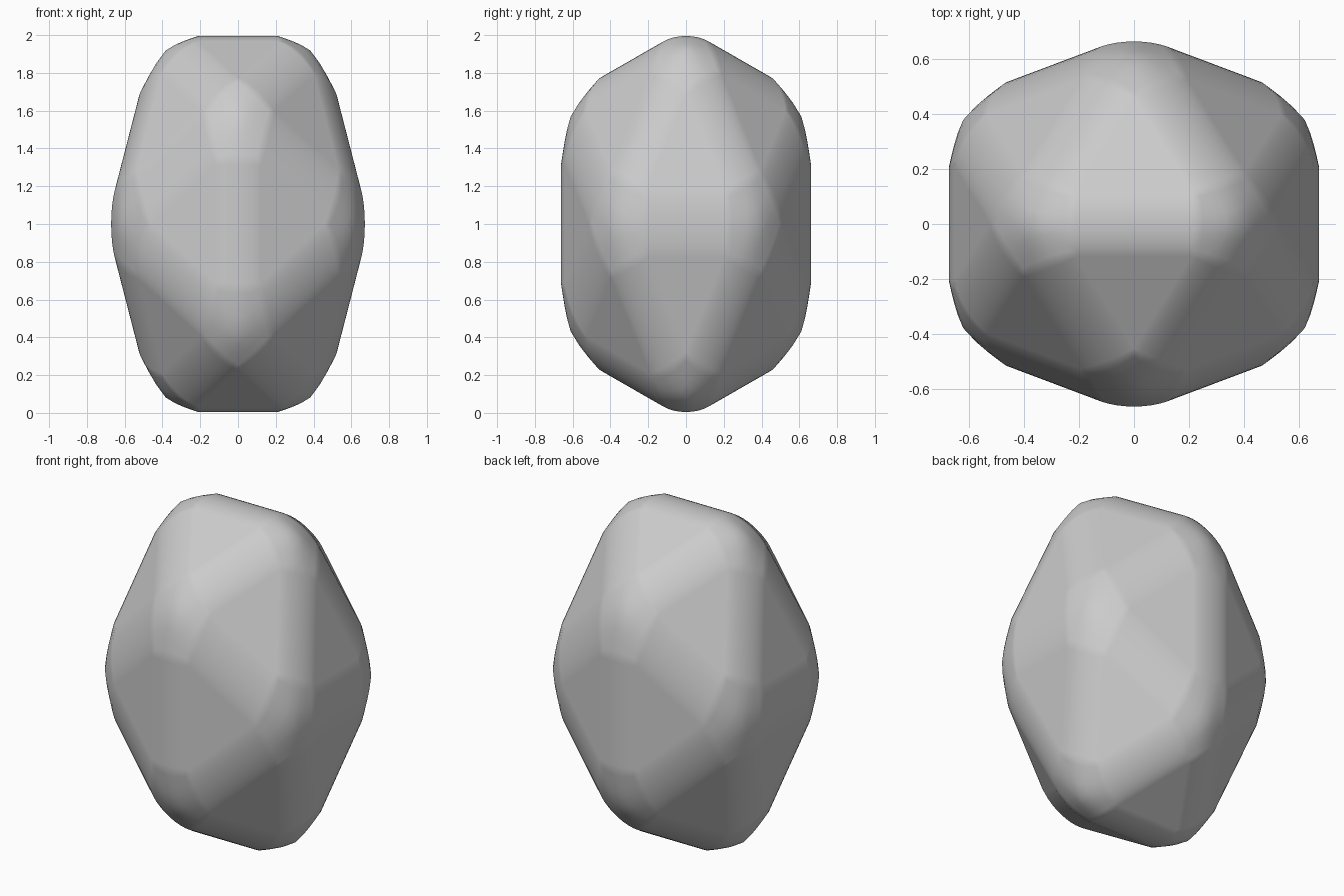
import bpy
import bmesh

cube = bpy.data.objects.get("Cube")
if cube:
    bpy.data.objects.remove(cube, do_unlink=True)

GOLDEN = (1 + 5 ** 0.5) / 2
UNIT = 0.4265

# Plain grey stone
stone = bpy.data.materials.new("stone_grey")
stone.use_nodes = True
grey = (0.6, 0.6, 0.6, 1)
stone.diffuse_color = grey
stone.node_tree.nodes["Principled BSDF"].inputs["Base Color"].default_value = grey

# Icosahedron from three crossed golden rectangles
bm = bmesh.new()
for short in (-UNIT, UNIT):
    for long in (-UNIT * GOLDEN, UNIT * GOLDEN):
        for corner in ((short, 0, long), (0, long, short), (long, short, 0)):
            bm.verts.new(corner)
bmesh.ops.convex_hull(bm, input=bm.verts)
bmesh.ops.recalc_face_normals(bm, faces=bm.faces)
mesh = bpy.data.meshes.new("rounded_rock")
bm.to_mesh(mesh)
bm.free()
mesh.materials.append(stone)
mesh.shade_smooth()

rock = bpy.data.objects.new("rounded_rock", mesh)
bpy.context.collection.objects.link(rock)

# Stretched upright, standing on the ground
rock.scale = (1.012, 0.998, 1.5)
rock.location.z = 1

# Wide soft rounding on every edge
bevel = rock.modifiers.new("soft_edges", "BEVEL")
bevel.offset_type = "OFFSET"
bevel.width = 0.127
bevel.segments = 8
bevel.limit_method = "NONE"
bevel.harden_normals = True
